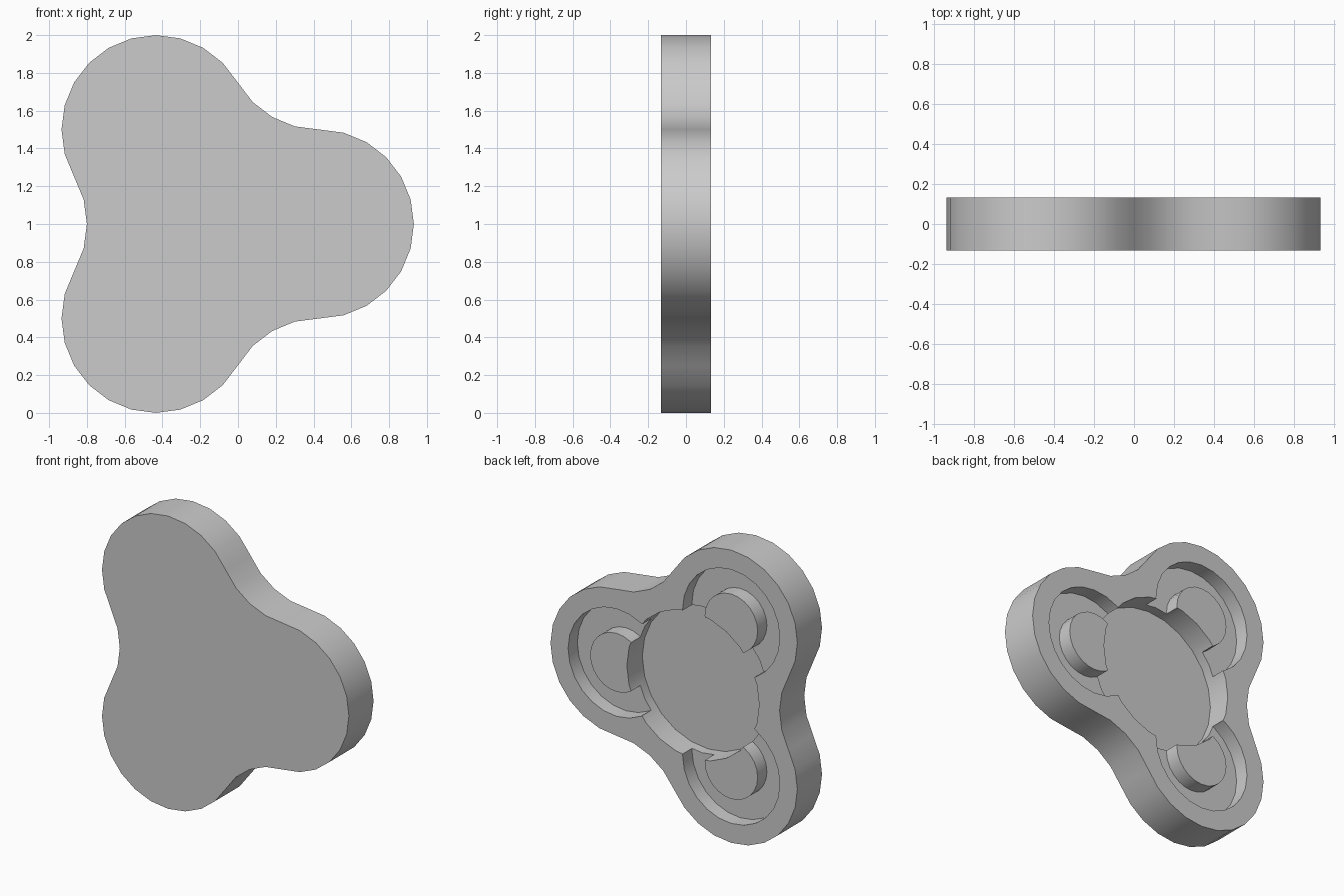
import bpy, bmesh
from math import sin, cos, pi, radians
from mathutils import Vector

cube = bpy.data.objects.get("Cube")
if cube:
    bpy.data.objects.remove(cube, do_unlink=True)

HALF = 0.133                 # half thickness
HUB = Vector((-0.146, 1.0))  # axis of the three-fold layout, in x and z
ARM = 0.577                  # hub to lobe centre
LOBE_R = 0.5
STEP = 15

grey = bpy.data.materials.new("plain_grey")
grey.use_nodes = True
grey.diffuse_color = (0.6, 0.6, 0.6, 1)
grey.node_tree.nodes["Principled BSDF"].inputs["Base Color"].default_value = (0.6, 0.6, 0.6, 1)


def polar(centre, radius, degrees):
    a = radians(degrees)
    return centre + radius * Vector((cos(a), sin(a)))


def circle(centre, radius):
    return [polar(centre, radius, a) for a in range(0, 360, STEP)]


def prism(name, loop, y0, y1, inner=None):
    """Extrude an x-z loop from y0 to y1, with an optional matching inner loop as a hole."""
    bm = bmesh.new()
    rings = [[bm.verts.new((p.x, y, p.y)) for p in l]
             for l in ([loop, inner] if inner else [loop]) for y in (y0, y1)]

    def bridge(a, b):
        n = len(a)
        for i in range(n):
            j = (i + 1) % n
            bm.faces.new((a[i], a[j], b[j], b[i]))

    bridge(rings[0], rings[1])
    if inner:
        bridge(rings[2], rings[3])
        bridge(rings[0], rings[2])
        bridge(rings[1], rings[3])
    else:
        bm.faces.new(rings[0])
        bm.faces.new(rings[1])
    bmesh.ops.recalc_face_normals(bm, faces=bm.faces)
    mesh = bpy.data.meshes.new(name)
    bm.to_mesh(mesh)
    bm.free()
    mesh.materials.append(grey)
    obj = bpy.data.objects.new(name, mesh)
    bpy.context.collection.objects.link(obj)
    return obj


# Outline: convex lobe arcs joined by tangent concave arcs of the same radius
outline = []
lobes = [polar(HUB, ARM, a) for a in (0, 120, 240)]
for k, centre in enumerate(lobes):
    turn = 120 * k
    outline += [polar(centre, LOBE_R, turn + a) for a in range(-90, 91, STEP)]
    waist = polar(HUB, 2 * ARM, turn + 60)
    outline += [polar(waist, LOBE_R, turn + a) for a in range(270 - STEP, 210, -STEP)]
body = prism("three_lobed_body", outline, -HALF, HALF)

# Recesses in the back: a ring round a boss in each lobe, then the deeper hub pocket
cutters = [prism("lobe_ring_cutter", circle(c, 0.367), HALF - 0.1, HALF + 0.1, circle(c, 0.2))
           for c in lobes]
cutters.append(prism("hub_pocket_cutter", circle(HUB, 0.5), HALF - 0.167, HALF + 0.15))

bpy.ops.object.select_all(action='DESELECT')
body.select_set(True)
bpy.context.view_layer.objects.active = body
for cutter in cutters:
    cutter.hide_render = True
    cut = body.modifiers.new(cutter.name, 'BOOLEAN')
    cut.operation = 'DIFFERENCE'
    cut.solver = 'EXACT'
    cut.object = cutter
    bpy.ops.object.modifier_apply(modifier=cut.name)
    bpy.data.objects.remove(cutter, do_unlink=True)

bpy.ops.object.shade_smooth_by_angle(angle=radians(30))
